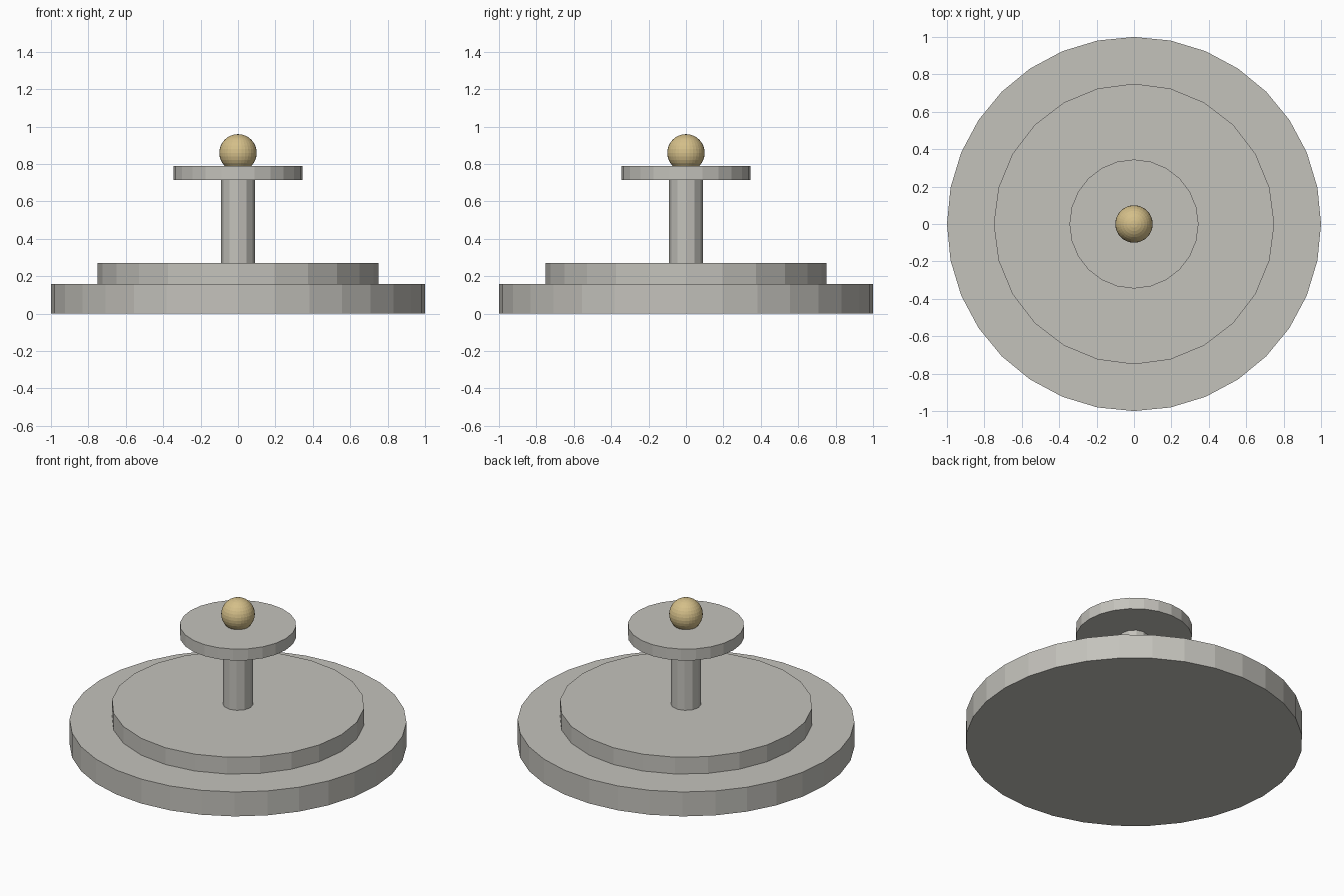
import bpy

cube = bpy.data.objects.get("Cube")
if cube:
    bpy.data.objects.remove(cube, do_unlink=True)


def material(name, colour):
    mat = bpy.data.materials.new(name)
    mat.use_nodes = True
    mat.diffuse_color = colour
    mat.node_tree.nodes["Principled BSDF"].inputs["Base Color"].default_value = colour
    return mat


stone = material("warm grey stone", (0.55, 0.54, 0.50, 1))
gold = material("pale gold", (0.66, 0.52, 0.25, 1))


def disc(name, radius, bottom, top, sides):
    bpy.ops.mesh.primitive_cylinder_add(
        vertices=sides, radius=radius, depth=top - bottom,
        location=(0, 0, (top + bottom) / 2))
    obj = bpy.context.object
    obj.name = name
    obj.data.materials.append(stone)


# Stepped plinth, post and upper plate
disc("lower_base", 1.0, 0.0, 0.16, 32)
disc("upper_base", 0.75, 0.16, 0.27, 24)
disc("post", 0.09, 0.27, 0.715, 12)
disc("top_plate", 0.345, 0.715, 0.79, 24)

# Ball finial resting slightly into the plate
bpy.ops.mesh.primitive_uv_sphere_add(
    segments=32, ring_count=16, radius=0.1, location=(0, 0, 0.86))
ball = bpy.context.object
ball.name = "ball_finial"
ball.data.materials.append(gold)
